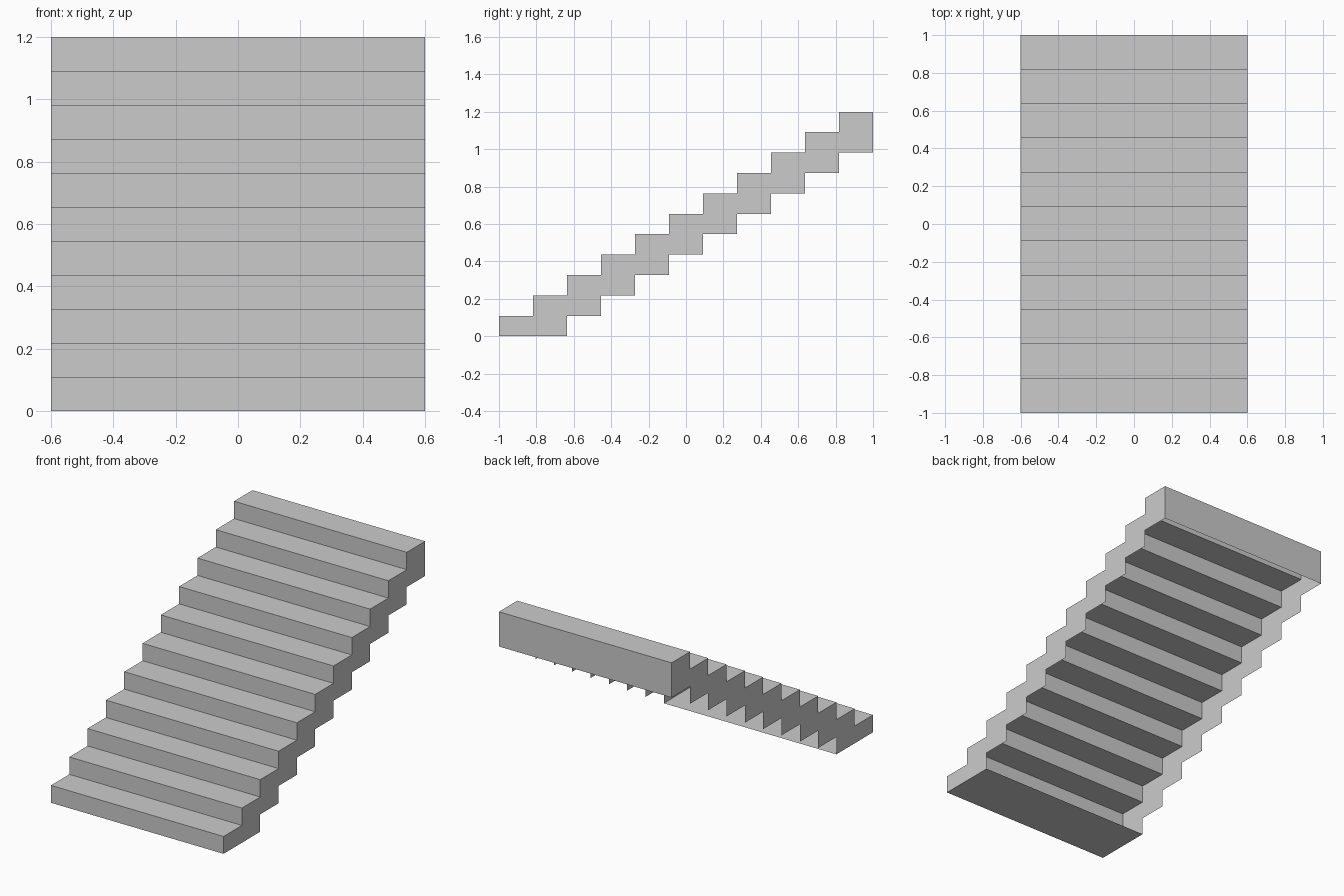
import bpy, bmesh

if "Cube" in bpy.data.objects:
    bpy.data.objects.remove(bpy.data.objects["Cube"])

STEPS = 11
TREAD = 2.0 / STEPS
RISE = 1.2 / STEPS
HALF = 0.6

bm = bmesh.new()


def point(x, i, k):
    """Grid point: i treads back, k rises up."""
    return bm.verts.new((x, -1 + i * TREAD, k * RISE))


def strip(a, b):
    """Full-width quad between two grid points of the profile."""
    bm.faces.new((point(-HALF, *a), point(HALF, *a), point(HALF, *b), point(-HALF, *b)))


def side_cell(i, k):
    """One tread-by-rise cell on both side walls."""
    ring = ((i, k), (i + 1, k), (i + 1, k + 1), (i, k + 1))
    bm.faces.new([point(HALF, *p) for p in ring])
    bm.faces.new([point(-HALF, *p) for p in reversed(ring)])


for i in range(STEPS):
    strip((i, i), (i, i + 1))              # riser
    strip((i, i + 1), (i + 1, i + 1))      # tread
    for k in range(max(0, i - 1), i + 1):  # stepped side walls
        side_cell(i, k)

# Closed base under the two lowest steps and closed back of the top step;
# the rest of the underside is an open shell
for j in range(2):
    strip((j + 1, 0), (j, 0))
    strip((STEPS, STEPS - j), (STEPS, STEPS - j - 1))

bmesh.ops.remove_doubles(bm, verts=bm.verts, dist=0.0001)

mesh = bpy.data.meshes.new("staircase")
bm.to_mesh(mesh)
bm.free()
bpy.context.collection.objects.link(bpy.data.objects.new("staircase", mesh))
